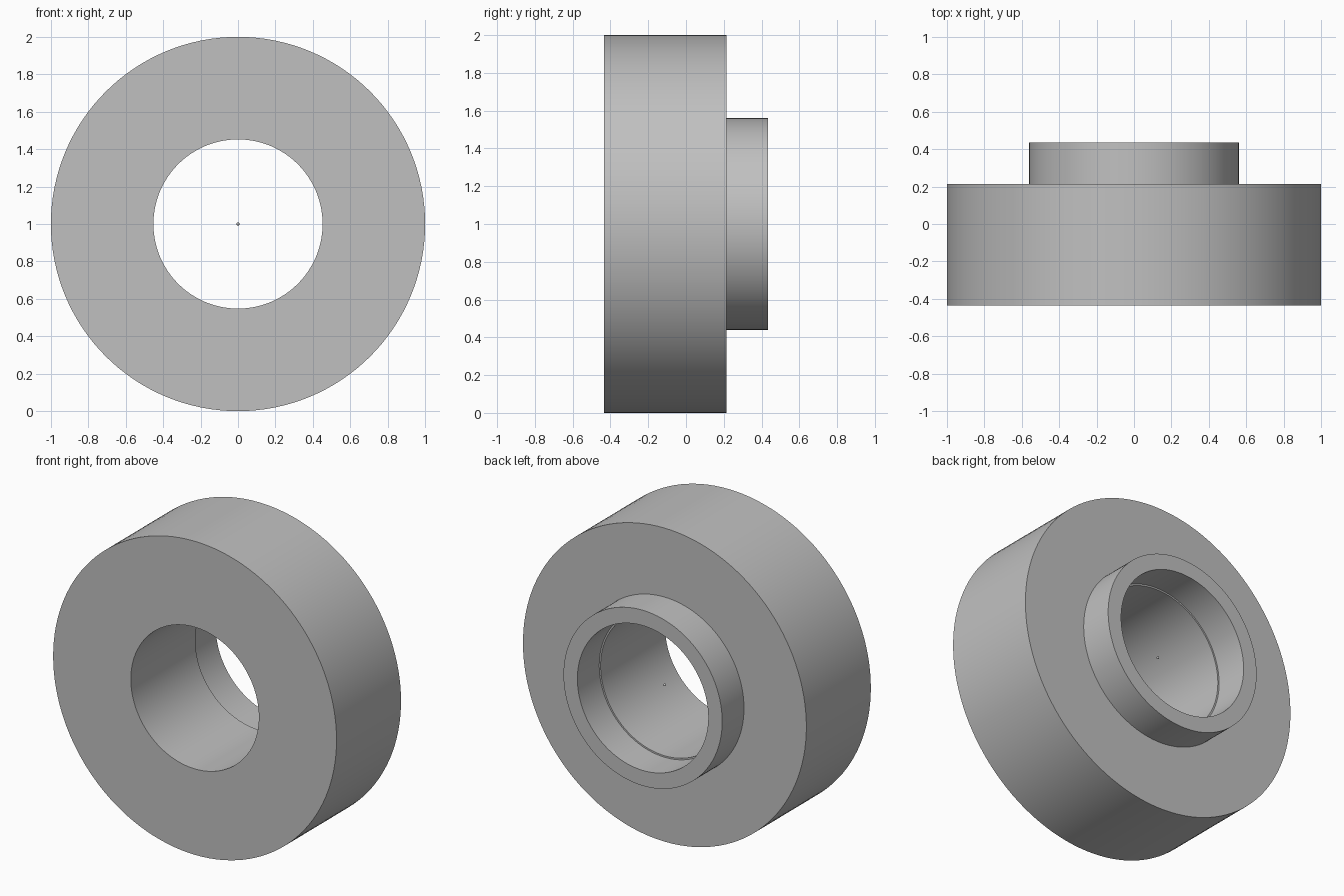
import bpy, bmesh, math

if "Cube" in bpy.data.objects:
    bpy.data.objects.remove(bpy.data.objects["Cube"])

SEGMENTS = 128
CENTRE_Z = 1.0

grey = bpy.data.materials.new("plain grey")
grey.diffuse_color = (0.53, 0.53, 0.53, 1)
grey.use_nodes = True
grey.node_tree.nodes["Principled BSDF"].inputs["Base Color"].default_value = grey.diffuse_color


def finish(bm, name):
    """Turn a bmesh into a smooth-sided object centred on the bore axis."""
    bmesh.ops.recalc_face_normals(bm, faces=bm.faces)
    mesh = bpy.data.meshes.new(name)
    bm.to_mesh(mesh)
    bm.free()
    mesh.materials.append(grey)
    obj = bpy.data.objects.new(name, mesh)
    obj.location.z = CENTRE_Z
    bpy.context.collection.objects.link(obj)
    bpy.ops.object.select_all(action='DESELECT')
    obj.select_set(True)
    bpy.context.view_layer.objects.active = obj
    bpy.ops.object.shade_smooth_by_angle(angle=math.radians(30))
    return obj


# Stepped collar: closed (radius, y) profile revolved around the y axis
profile = [(0.452, -0.435), (1.0, -0.435), (1.0, 0.215), (0.56, 0.215),
           (0.56, 0.435), (0.462, 0.435), (0.462, 0.215), (0.452, 0.215)]
bm = bmesh.new()
rings = []
for i in range(SEGMENTS):
    a = 2 * math.pi * i / SEGMENTS
    rings.append([bm.verts.new((r * math.cos(a), y, r * math.sin(a)))
                  for r, y in profile])
for i in range(SEGMENTS):
    here, there = rings[i], rings[(i + 1) % SEGMENTS]
    for j in range(len(profile)):
        k = (j + 1) % len(profile)
        bm.faces.new((here[j], here[k], there[k], there[j]))
finish(bm, "stepped_collar")

# Tiny centre marker on the bore axis, level with the step
bm = bmesh.new()
bmesh.ops.create_uvsphere(bm, u_segments=12, v_segments=8, radius=0.008)
marker = finish(bm, "centre_marker")
marker.location.y = 0.215
